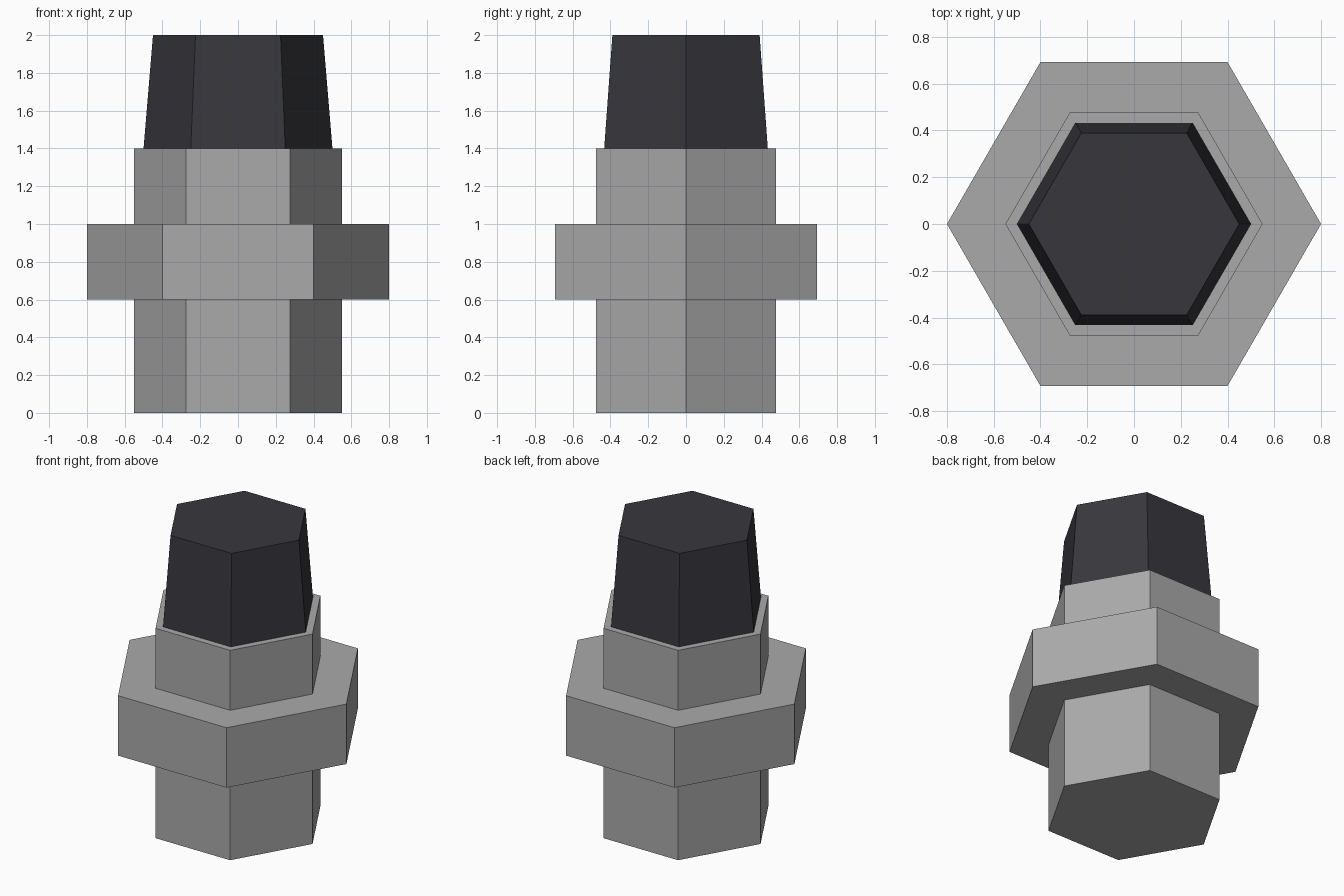
import bpy, bmesh, math

if "Cube" in bpy.data.objects:
    bpy.data.objects.remove(bpy.data.objects["Cube"])


def material(name, rgb):
    m = bpy.data.materials.new(name)
    m.diffuse_color = (*rgb, 1.0)
    m.use_nodes = True
    m.node_tree.nodes["Principled BSDF"].inputs["Base Color"].default_value = m.diffuse_color
    return m


def hex_prism(name, z0, z1, r0, r1, mat):
    """Six-sided prism with corners on the x axis, tapering from r0 to r1."""
    bm = bmesh.new()
    rings = [[bm.verts.new((r * math.cos(i * math.pi / 3),
                            r * math.sin(i * math.pi / 3), z))
              for i in range(6)] for z, r in ((z0, r0), (z1, r1))]
    low, high = rings
    bm.faces.new(low[::-1])
    bm.faces.new(high)
    for i in range(6):
        j = (i + 1) % 6
        bm.faces.new((low[i], low[j], high[j], high[i]))
    mesh = bpy.data.meshes.new(name)
    bm.to_mesh(mesh)
    bm.free()
    mesh.materials.append(mat)
    obj = bpy.data.objects.new(name, mesh)
    bpy.context.collection.objects.link(obj)
    return obj


grey = material("metal grey", (0.40, 0.40, 0.40))
dark = material("dark rubber", (0.039, 0.038, 0.046))

# Straight body, wide collar around it, tapered cap on top
hex_prism("body", 0.0, 1.4, 0.55, 0.55, grey)
hex_prism("collar", 0.6, 1.0, 0.80, 0.80, grey)
hex_prism("cap", 1.4, 2.0, 0.50, 0.45, dark)
